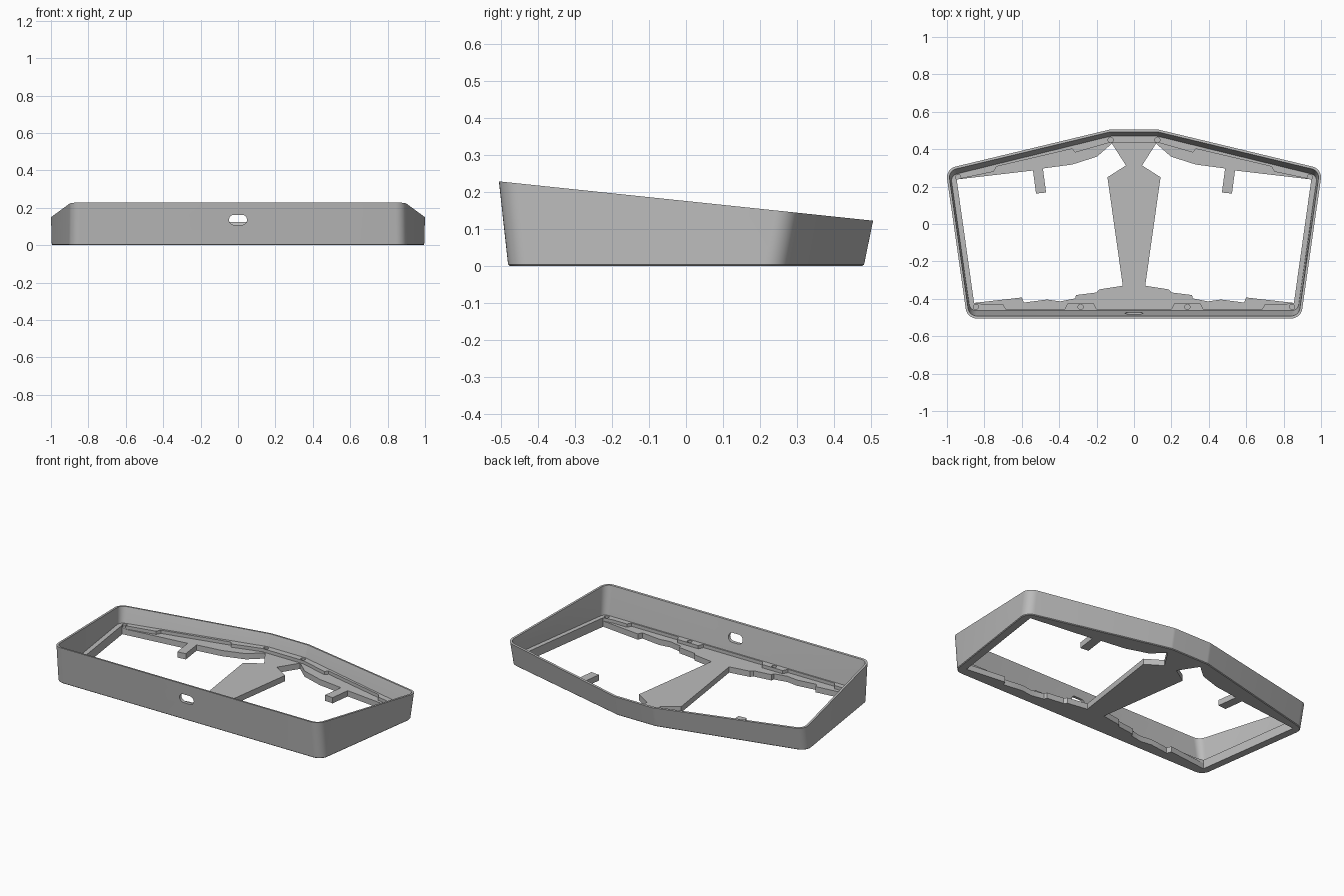
import bpy, bmesh, math
from mathutils import Vector

cube = bpy.data.objects.get("Cube")
if cube:
    bpy.data.objects.remove(cube, do_unlink=True)

grey = bpy.data.materials.new("case_grey")
grey.use_nodes = True
COLOUR = (0.5, 0.5, 0.5, 1)
grey.diffuse_color = COLOUR
grey.node_tree.nodes["Principled BSDF"].inputs["Base Color"].default_value = COLOUR

# Case sides, counter-clockwise: normal x, normal y, distance at floor level, outward lean
RIGHT = [(0.99, -0.1416, 0.955, 0), (0.238, 0.971, 0.4966, 0.2)]
SIDES = ([(0, -1, 0.48, 0.11)] + RIGHT + [(0, 1, 0.48, 0.205)]
         + [(-a, b, d, k) for a, b, d, k in reversed(RIGHT)])
RADIUS, STEPS = 0.06, 8
RIM_Z, RIM_SLOPE = 0.1755, 0.105


def outline(inset, z):
    """Rounded plan outline of the leaning sides at one height."""
    radius = RADIUS - inset
    points = []
    for i, side in enumerate(SIDES):
        a1, b1, d1, k1 = side
        a2, b2, d2, k2 = SIDES[(i + 1) % len(SIDES)]
        e1, e2 = d1 + k1 * z - RADIUS, d2 + k2 * z - RADIUS
        det = a1 * b2 - a2 * b1
        centre = Vector(((e1 * b2 - e2 * b1) / det, (a1 * e2 - a2 * e1) / det))
        start = math.atan2(b1, a1)
        sweep = (math.atan2(b2, a2) - start) % math.tau
        for s in range(STEPS + 1):
            angle = start + sweep * s / STEPS
            points.append(centre + radius * Vector((math.cos(angle), math.sin(angle))))
    return points


def level_ring(inset, z):
    return [(p.x, p.y, z) for p in outline(inset, z)]


def rim_ring(inset):
    """Outline where the leaning sides meet the sloping rim plane."""
    ring = []
    for low, high in zip(outline(inset, 0), outline(inset, 1)):
        lean = high - low
        z = (RIM_Z - RIM_SLOPE * low.y) / (1 + RIM_SLOPE * lean.y)
        ring.append((*(low + lean * z), z))
    return ring


def finish(name, bm):
    bmesh.ops.recalc_face_normals(bm, faces=bm.faces)
    mesh = bpy.data.meshes.new(name)
    bm.to_mesh(mesh)
    bm.free()
    mesh.materials.append(grey)
    obj = bpy.data.objects.new(name, mesh)
    bpy.context.collection.objects.link(obj)
    return obj


def activate(obj):
    bpy.ops.object.select_all(action="DESELECT")
    obj.select_set(True)
    bpy.context.view_layer.objects.active = obj


def prism(name, loops, z0, z1):
    """Flat plate from an outer loop and any hole loops."""
    bm = bmesh.new()
    edges = []
    for loop in loops:
        verts = [bm.verts.new((x, y, z0)) for x, y in loop]
        edges += [bm.edges.new((v, verts[i - 1])) for i, v in enumerate(verts)]
    bmesh.ops.triangle_fill(bm, edges=edges, use_beauty=True, normal=(0, 0, 1))
    made = bmesh.ops.extrude_face_region(bm, geom=bm.faces[:])["geom"]
    top = [g for g in made if isinstance(g, bmesh.types.BMVert)]
    bmesh.ops.translate(bm, verts=top, vec=(0, 0, z1 - z0))
    return finish(name, bm)


def cut(target, cutter):
    cutter.hide_render = True
    mod = target.modifiers.new("cut", "BOOLEAN")
    mod.object, mod.operation, mod.solver = cutter, "DIFFERENCE", "EXACT"
    activate(target)
    bpy.ops.object.modifier_apply(modifier=mod.name)
    bpy.data.objects.remove(cutter, do_unlink=True)


def mirrored(points):
    return [(-x, y) for x, y in reversed(points)]


# Outer wall: thin leaning shell with a sloping rim
bm = bmesh.new()
rings = [level_ring(0.004, 0), level_ring(0, 0.004), rim_ring(0),
         rim_ring(0.013), level_ring(0.024, 0.03), level_ring(0.024, 0)]
rings = [[bm.verts.new(p) for p in ring] for ring in rings]
for r, ring in enumerate(rings):
    after = rings[(r + 1) % len(rings)]
    for i in range(len(ring)):
        bm.faces.new((ring[i - 1], ring[i], after[i], after[i - 1]))
wall = finish("outer_wall", bm)

# Port slot through the front wall
HALF_W, HALF_H, PORT_Z = 0.048, 0.027, 0.136
bm = bmesh.new()
slot = []
for i in range(32):
    angle = math.tau * (i + 0.5) / 32
    shift = math.copysign(HALF_W - HALF_H, math.cos(angle))
    slot.append(bm.verts.new((shift + HALF_H * math.cos(angle), -0.6,
                              PORT_Z + HALF_H * math.sin(angle))))
face = bm.faces.new(slot)
made = bmesh.ops.extrude_face_region(bm, geom=[face])["geom"]
bmesh.ops.translate(bm, vec=(0, 0.3, 0),
                    verts=[g for g in made if isinstance(g, bmesh.types.BMVert)])
cut(wall, finish("port_cutter", bm))

# Floor plate: central strut, stepped front edge, prongs and two large openings
opening = [
    (0.06, -0.33), (0.187, -0.35), (0.2, -0.366), (0.31, -0.38), (0.315, -0.398),
    (0.395, -0.414), (0.465, -0.404), (0.588, -0.42), (0.6, -0.393), (0.855, -0.422),
    (0.948, 0.238), (0.54, 0.286), (0.524, 0.163), (0.47, 0.168), (0.487, 0.297),
    (0.33, 0.318), (0.198, 0.36), (0.118, 0.43), (0.043, 0.313), (0.142, 0.25)]
FLOOR_TOP, LEDGE_TOP = 0.035, 0.055
floor_edge = [tuple(p) for p in outline(0.018, 0)]
floor = prism("floor_plate", [floor_edge, opening, mirrored(opening)], 0, FLOOR_TOP)

# Raised mounting ledge with pads around the screw positions
ledge_half = [
    (0.2, -0.455), (0.215, -0.425), (0.355, -0.425), (0.37, -0.455), (0.685, -0.455),
    (0.7, -0.43), (0.79, -0.43), (0.855, -0.422), (0.948, 0.238), (0.75, 0.28),
    (0.735, 0.307), (0.33, 0.402), (0.315, 0.382), (0.14, 0.432)]
ledge_edge = [tuple(p) for p in outline(0.018, FLOOR_TOP)]
ledge = prism("mounting_ledge", [ledge_edge, ledge_half + mirrored(ledge_half)],
              FLOOR_TOP, LEDGE_TOP)

# Blind screw holes
bm = bmesh.new()
for x, y in [(0.94, 0.25), (0.125, 0.45), (0.285, -0.443), (0.845, -0.443)]:
    for side in (-1, 1):
        made = bmesh.ops.create_cone(bm, cap_ends=True, segments=20, radius1=0.014,
                                     radius2=0.014, depth=0.03)
        bmesh.ops.translate(bm, verts=made["verts"], vec=(side * x, y, LEDGE_TOP))
cut(ledge, finish("screw_hole_cutter", bm))

# Shading
for obj in (wall, floor, ledge):
    activate(obj)
    bpy.ops.object.shade_smooth_by_angle(angle=math.radians(30))
